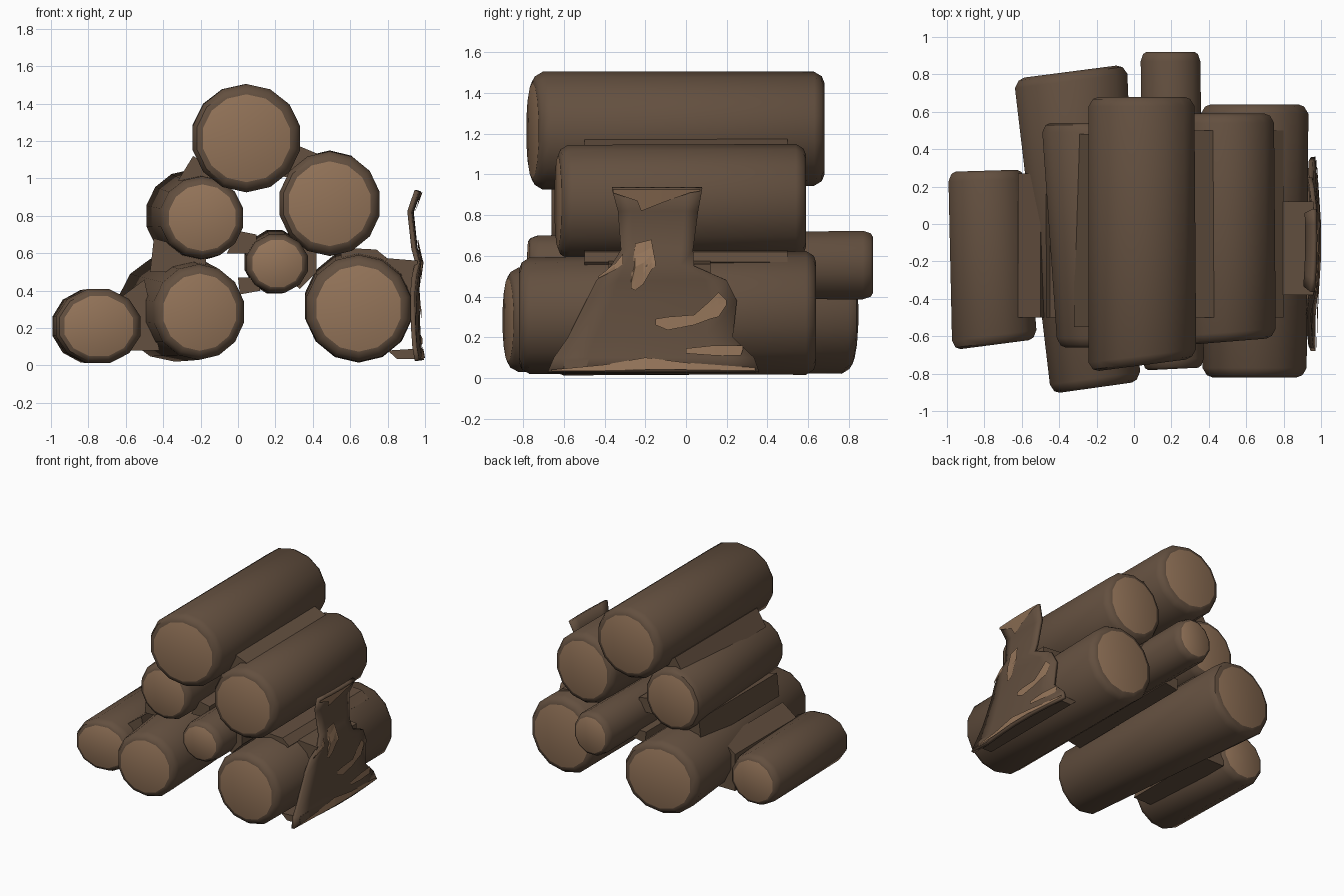
import bpy, bmesh, math
from mathutils import Vector

if "Cube" in bpy.data.objects:
    bpy.data.objects.remove(bpy.data.objects["Cube"])


def material(name, color):
    m = bpy.data.materials.new(name)
    m.diffuse_color = (*color, 1)
    m.use_nodes = True
    m.node_tree.nodes["Principled BSDF"].inputs["Base Color"].default_value = m.diffuse_color
    return m


BARK = material("bark brown", (0.125, 0.079, 0.050))
WOOD = material("cut wood tan", (0.300, 0.178, 0.102))


def finish(name, bm, smooth=None):
    bmesh.ops.recalc_face_normals(bm, faces=bm.faces)
    me = bpy.data.meshes.new(name)
    bm.to_mesh(me)
    bm.free()
    me.materials.append(BARK)
    me.materials.append(WOOD)
    ob = bpy.data.objects.new(name, me)
    bpy.context.collection.objects.link(ob)
    if smooth:
        bpy.context.view_layer.objects.active = ob
        ob.select_set(True)
        bpy.ops.object.shade_smooth_by_angle(angle=math.radians(smooth))
        ob.select_set(False)
    return ob


def log(name, front, back, r_front, r_back, tilt_front=0, tilt_back=0, sides=14):
    """Log from front to back centre (x, y, z); tilts slant the sawn ends."""
    bm = bmesh.new()
    a, b = Vector(front), Vector(back)
    length = b.y - a.y
    # (distance along the log, radius factor): rounded rims and a plain trunk
    steps = [(0, 0.81), (0.012, 0.92), (0.05, 1.0), (length / 2, 1.0),
             (length - 0.05, 1.0), (length - 0.012, 0.92), (length, 0.81)]
    rings = []
    for d, f in steps:
        t = d / length
        c = a.lerp(b, t)
        rx, rz = (p + (q - p) * t for p, q in zip(r_front, r_back))
        tilt = tilt_front + (tilt_back - tilt_front) * t
        ring = []
        for i in range(sides):
            ang = 2 * math.pi * (i + 0.5) / sides
            dx = f * rx * math.cos(ang)
            ring.append(bm.verts.new((c.x + dx, c.y + tilt * dx,
                                      c.z + f * rz * math.sin(ang))))
        rings.append(ring)
    for p, q in zip(rings, rings[1:]):
        for i in range(sides):
            j = (i + 1) % sides
            bm.faces.new((p[i], p[j], q[j], q[i]))
    for ring in (rings[0], rings[-1]):
        bm.faces.new(ring).material_index = 1
    return finish(name, bm, 40)


def prism(name, profile, y0, y1):
    """Bark filler: an x-z profile carried along y."""
    bm = bmesh.new()
    p = [bm.verts.new((x, y0, z)) for x, z in profile]
    q = [bm.verts.new((x, y1, z)) for x, z in profile]
    bm.faces.new(p)
    bm.faces.new(q[::-1])
    for i in range(len(p)):
        j = (i + 1) % len(p)
        bm.faces.new((p[i], q[i], q[j], p[j]))
    return finish(name, bm)


# Stacked logs
log("top_log", (0.045, -0.755, 1.215), (0.04, 0.68, 1.225), (0.295, 0.29), (0.29, 0.28), 0.13)
log("middle_right_log", (0.49, -0.63, 0.865), (0.49, 0.59, 0.87), (0.275, 0.28), (0.265, 0.28), 0.08)
log("middle_left_log", (-0.19, -0.66, 0.79), (-0.25, 0.54, 0.80), (0.225, 0.22), (0.25, 0.25))
log("small_log", (0.21, -0.775, 0.545), (0.195, 0.92, 0.555), (0.17, 0.16), (0.165, 0.175), 0.05, 0, 12)
log("bottom_right_log", (0.645, -0.82, 0.305), (0.645, 0.64, 0.32), (0.285, 0.285), (0.295, 0.305))
log("bottom_middle_log", (-0.205, -0.875, 0.285), (-0.34, 0.815, 0.31), (0.245, 0.255), (0.31, 0.29), 0.14, 0.13)
log("left_log", (-0.745, -0.645, 0.21), (-0.79, 0.285, 0.21), (0.235, 0.205), (0.21, 0.2), 0.13, 0.03, 12)

# Bark bridging the gaps between neighbouring logs
prism("bridge_top_left", [(-0.24, 1.12), (-0.32, 0.99), (-0.1, 0.96), (-0.08, 1.02)], -0.55, 0.48)
prism("bridge_top_right", [(0.31, 1.18), (0.43, 1.13), (0.29, 1.0), (0.2, 1.02)], -0.5, 0.5)
prism("bridge_center", [(0.0, 0.72), (0.1, 0.70), (0.1, 0.6), (-0.06, 0.6)], -0.5, 0.45)
prism("bridge_small_right", [(0.25, 0.7), (0.42, 0.63), (0.42, 0.5), (0.33, 0.41), (0.28, 0.45)], -0.55, 0.5)
prism("bridge_small_left", [(0.0, 0.47), (0.1, 0.47), (0.12, 0.4), (0.01, 0.38)], -0.6, 0.5)
prism("bridge_left", [(-0.62, 0.37), (-0.5, 0.46), (-0.42, 0.08), (-0.62, 0.08)], -0.5, 0.27)
prism("bridge_middle_left", [(-0.45, 0.68), (-0.47, 0.5), (-0.17, 0.5), (-0.17, 0.6)], -0.5, 0.48)
prism("bridge_right", [(0.55, 0.63), (0.74, 0.62), (0.8, 0.57), (0.75, 0.52), (0.55, 0.55)], -0.5, 0.5)
prism("bridge_sheet", [(0.72, 0.58), (0.96, 0.56), (0.94, 0.36), (0.85, 0.46)], -0.38, 0.12)
prism("sheet_foot", [(0.8, 0.08), (0.96, 0.09), (0.97, 0.035), (0.85, 0.035)], -0.6, 0.3)

# Loose bark sheet leaning on the right: height, y start, y end, x
ROWS = [(0.03, -0.68, 0.36, 0.97), (0.10, -0.65, 0.335, 0.957), (0.20, -0.58, 0.23, 0.95),
        (0.38, -0.49, 0.25, 0.945), (0.48, -0.44, 0.20, 0.95), (0.55, -0.37, 0.04, 0.96),
        (0.63, -0.32, 0.035, 0.935), (0.82, -0.335, 0.06, 0.915), (0.93, -0.365, 0.08, 0.955)]


def sheet_x(y, z):
    for (z0, _, _, x0), (z1, _, _, x1) in zip(ROWS, ROWS[1:]):
        if z <= z1:
            break
    return x0 + (x1 - x0) * (z - z0) / (z1 - z0) + 0.025 * max(0, 1 - ((y + 0.08) / 0.4) ** 2)


bm = bmesh.new()
N = 6
grid = []
for z, y0, y1, _ in ROWS:
    ys = [y0 + (y1 - y0) * i / N for i in range(N + 1)]
    grid.append([bm.verts.new((sheet_x(y, z), y, z)) for y in ys])
for p, q in zip(grid, grid[1:]):
    for i in range(N):
        bm.faces.new((p[i], p[i + 1], q[i + 1], q[i]))
sheet = finish("bark_sheet", bm, 30)
mod = sheet.modifiers.new("thickness", "SOLIDIFY")
mod.thickness = 0.025
mod.offset = -1

# Bare wood patches on the sheet, as bands of (y, lower z, upper z)
PATCHES = {
    "top_patch": [(-0.36, 0.91, 0.925), (-0.24, 0.87, 0.925), (-0.22, 0.82, 0.925),
                  (-0.12, 0.86, 0.925), (0.02, 0.91, 0.925), (0.07, 0.918, 0.925)],
    "middle_patch": [(-0.27, 0.44, 0.49), (-0.25, 0.43, 0.66), (-0.21, 0.46, 0.67),
                     (-0.17, 0.53, 0.68), (-0.15, 0.55, 0.57)],
    "corner_patch": [(-0.43, 0.49, 0.50), (-0.35, 0.53, 0.56), (-0.31, 0.56, 0.61)],
    "lower_patch": [(-0.15, 0.26, 0.29), (-0.09, 0.235, 0.30), (0.04, 0.26, 0.31),
                    (0.12, 0.29, 0.38), (0.16, 0.30, 0.42), (0.20, 0.36, 0.38)],
    "foot_patch": [(0.0, 0.12, 0.145), (0.14, 0.11, 0.16), (0.27, 0.11, 0.16), (0.28, 0.14, 0.16)],
    "edge_patch": [(-0.66, 0.035, 0.04), (-0.4, 0.035, 0.065), (-0.2, 0.04, 0.10),
                   (0.0, 0.04, 0.075), (0.34, 0.035, 0.05)],
}
for name, cols in PATCHES.items():
    bm = bmesh.new()
    strips = []
    for y, lo, hi in cols:
        zs = [lo + (hi - lo) * i / 4 for i in range(5)]
        strips.append([bm.verts.new((sheet_x(y, z) + 0.008, y, z)) for z in zs])
    for p, q in zip(strips, strips[1:]):
        for i in range(4):
            bm.faces.new((p[i], q[i], q[i + 1], p[i + 1])).material_index = 1
    finish(name, bm)
